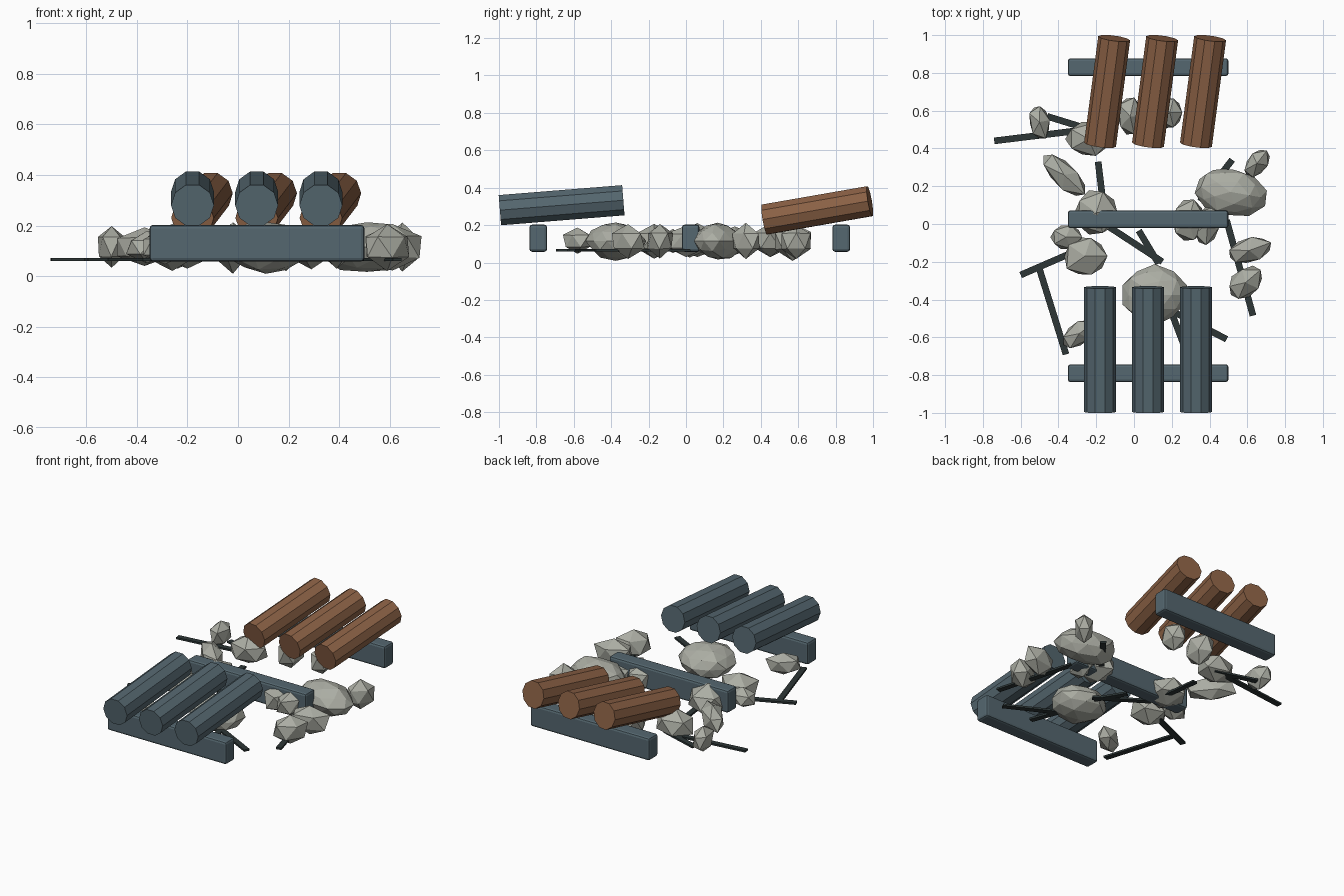
import bpy, bmesh, math, random
from mathutils import Matrix, Vector

random.seed(4)
if "Cube" in bpy.data.objects:
    bpy.data.objects.remove(bpy.data.objects["Cube"])


def material(name, rgb):
    m = bpy.data.materials.new(name)
    m.use_nodes = True
    m.diffuse_color = (*rgb, 1)
    m.node_tree.nodes["Principled BSDF"].inputs["Base Color"].default_value = (*rgb, 1)
    return m


SLATE = material("slate_blue", (0.09, 0.135, 0.16))
BROWN = material("wood_brown", (0.26, 0.12, 0.06))
STONE = material("stone_grey", (0.41, 0.42, 0.37))
CHAR = material("charcoal", (0.026, 0.037, 0.037))


def finish(name, bm, mat):
    mesh = bpy.data.meshes.new(name)
    bm.to_mesh(mesh)
    bm.free()
    mesh.materials.append(mat)
    obj = bpy.data.objects.new(name, mesh)
    bpy.context.collection.objects.link(obj)
    return obj


def box(name, centre, size, mat, angle=0, bevel=0):
    bm = bmesh.new()
    bmesh.ops.create_cube(bm, size=1, matrix=Matrix.Diagonal((*size, 1)))
    if bevel:
        bmesh.ops.bevel(bm, geom=bm.edges[:], offset=bevel, segments=2,
                        profile=0.5, affect='EDGES')
    obj = finish(name, bm, mat)
    obj.location = centre
    obj.rotation_euler.z = angle
    return obj


def log(name, start, end, radius, mat):
    # ten-sided log with its flat faces up and down
    a, b = Vector(start), Vector(end)
    axis = (b - a).normalized()
    side = axis.cross(Vector((0, 0, 1))).normalized()
    turn = Matrix((side.cross(axis), side, axis)).transposed().to_4x4()
    bm = bmesh.new()
    bmesh.ops.create_cone(bm, cap_ends=True, segments=10, radius1=radius,
                          radius2=radius, depth=(b - a).length,
                          matrix=Matrix.Translation((a + b) / 2) @ turn)
    return finish(name, bm, mat)


def rock(name, x, y, rx, ry, rz, degrees, detail):
    bm = bmesh.new()
    bmesh.ops.create_icosphere(bm, subdivisions=detail, radius=1)
    for v in bm.verts:
        v.co *= random.uniform(0.93, 1.08)
    bmesh.ops.scale(bm, vec=(rx, ry, rz), verts=bm.verts)
    obj = finish(name, bm, STONE)
    obj.location = (x, y, 0.115)
    obj.rotation_euler.z = math.radians(degrees)


def stick(name, x1, y1, x2, y2):
    box(name, ((x1 + x2) / 2, (y1 + y2) / 2, 0.065),
        (math.hypot(x2 - x1, y2 - y1), 0.035, 0.012), CHAR,
        math.atan2(y2 - y1, x2 - x1))


# three cross beams
for name, y in (("front", -0.79), ("middle", 0.025), ("back", 0.83)):
    box(name + "_beam", (0.075, y, 0.13), (0.85, 0.094, 0.145), SLATE, bevel=0.014)

# slate logs in front, brown logs at the back
for i in range(3):
    x = -0.18 + 0.254 * i
    log(f"slate_log_{i + 1}", (x, -0.995, 0.28), (x, -0.335, 0.333), 0.085, SLATE)
    log(f"brown_log_{i + 1}", (x, 0.42, 0.23), (x + 0.075, 0.983, 0.328), 0.085, BROWN)

# scattered stones: x, y, three radii, turn, detail
ROCKS = [
    (-0.50, 0.54, .06, .10, .085, 10, 1), (-0.24, 0.45, .13, .10, .09, 0, 1),
    (-0.02, 0.57, .075, .11, .10, 0, 1), (0.19, 0.59, .07, .09, .09, 0, 1),
    (-0.37, 0.26, .165, .07, .08, -43, 1), (0.51, 0.17, .19, .125, .10, -10, 2),
    (0.65, 0.32, .10, .06, .09, 52, 1), (-0.20, 0.06, .13, .13, .09, 0, 1),
    (-0.26, -0.17, .125, .12, .09, 0, 1), (-0.36, -0.07, .09, .07, .06, 0, 1),
    (0.29, 0.02, .095, .12, .09, 0, 1), (0.39, 0.0, .07, .12, .08, -15, 1),
    (0.61, -0.14, .13, .07, .09, 20, 1), (0.59, -0.31, .115, .08, .09, 40, 1),
    (0.11, -0.375, .17, .155, .10, 0, 2), (-0.29, -0.58, .11, .065, .07, 35, 1),
]
for i, r in enumerate(ROCKS):
    rock(f"rock_{i + 1}", *r)

# flat dark sticks on the ground: start and end points
STICKS = [
    (-.74, .44, -.25, .50), (-.46, .57, -.2, .49), (-.19, .33, -.15, 0),
    (-.60, -.27, -.3, -.14), (-.50, -.24, -.36, -.69), (-.14, -.01, .15, -.20),
    (.025, -.035, .13, -.21), (.52, .34, .35, .12), (.49, .02, .63, -.485),
    (.2, -.46, .49, -.61), (.18, -.42, .26, -.63),
]
for i, s in enumerate(STICKS):
    stick(f"stick_{i + 1}", *s)
